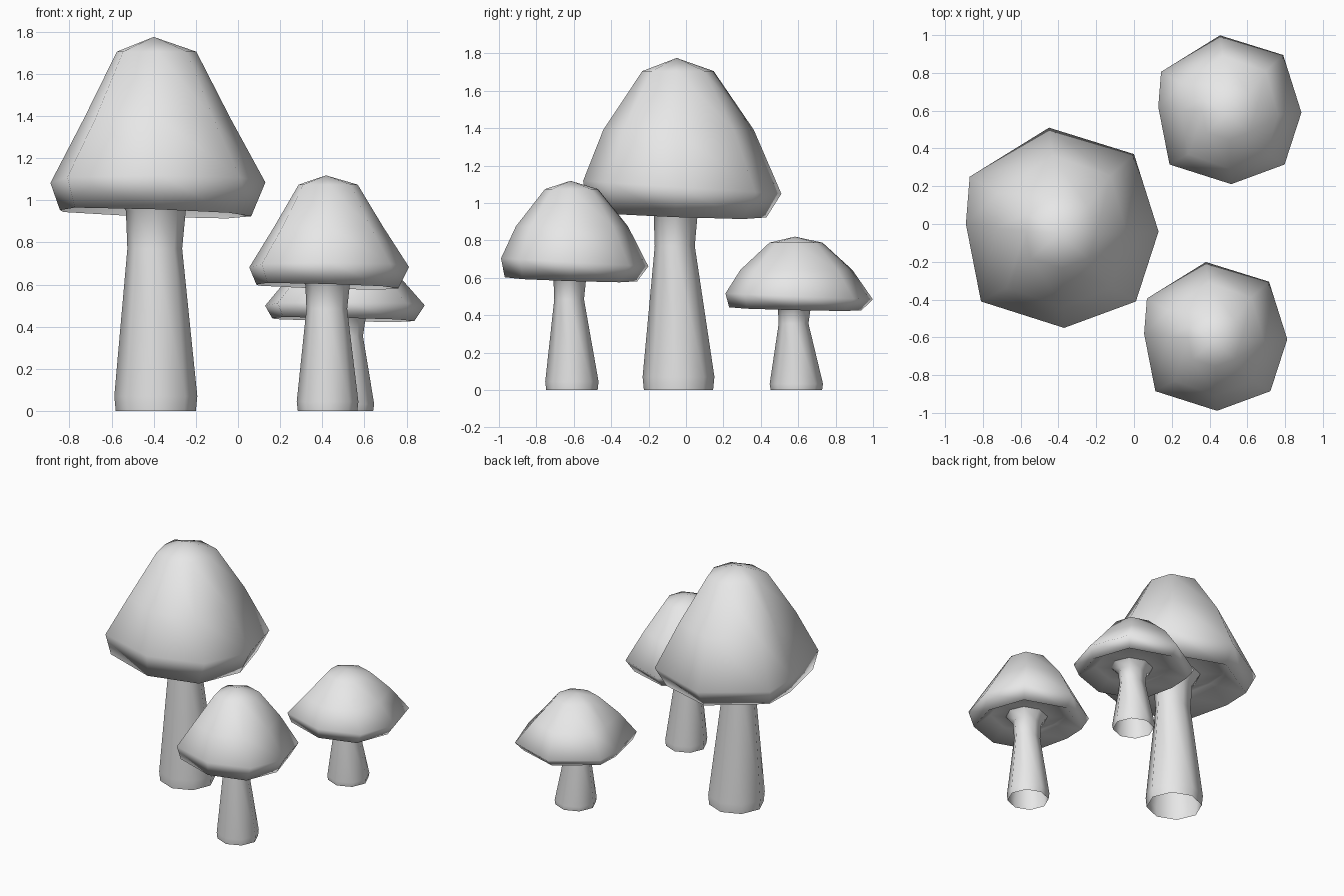
import bpy
import bmesh
from math import cos, sin, pi

cube = bpy.data.objects.get("Cube")
if cube:
    bpy.data.objects.remove(cube, do_unlink=True)

grey = bpy.data.materials.new("plain grey")
grey.use_nodes = True
grey.diffuse_color = (0.8, 0.8, 0.8, 1)
grey.node_tree.nodes["Principled BSDF"].inputs["Base Color"].default_value = (0.8, 0.8, 0.8, 1)

SIDES = 8
# Round section for the stem and irregular section for the cap, both clockwise from the back
ROUND = [(cos(pi / 2 - i * 2 * pi / SIDES), sin(pi / 2 - i * 2 * pi / SIDES)) for i in range(SIDES)]
BRIM = [(-.06, .55), (.39, .41), (.52, 0), (.40, -.37), (.02, -.51), (-.42, -.37), (-.50, .04), (-.48, .29)]


def ring(section, sx, sy, z, ox=0, oy=0, tilt_x=0, tilt_y=0):
    """One loop of points: the section scaled, shifted and tilted."""
    return [(x * sx + ox, y * sy + oy, z + x * tilt_x + y * tilt_y) for x, y in section]


def loft(name, rings, place, apex=None):
    """Skin the rings from bottom to top, with an optional closing point."""
    cx, cy, width, height = place
    bm = bmesh.new()

    def vert(p):
        return bm.verts.new((p[0] * width, p[1] * width, p[2] * height))

    loops = [[vert(p) for p in r] for r in rings]
    for low, up in zip(loops, loops[1:]):
        for i in range(SIDES):
            j = (i + 1) % SIDES
            bm.faces.new((low[i], up[i], up[j], low[j]))
    if apex:
        tip = vert(apex)
        for i in range(SIDES):
            bm.faces.new((loops[-1][i], tip, loops[-1][(i + 1) % SIDES]))
    for f in bm.faces:
        f.smooth = True
    mesh = bpy.data.meshes.new(name)
    bm.to_mesh(mesh)
    bm.free()
    mesh.materials.append(grey)
    ob = bpy.data.objects.new(name, mesh)
    ob.location = (cx, cy, 0)
    bpy.context.collection.objects.link(ob)


# Stem: open at the bottom, waisted below the cap, flaring into the underside
neck = ring(ROUND, .20, .18, 1.04, 0, -.02)
stem = [
    ring(ROUND, .19, .185, 0),
    ring(ROUND, .197, .192, .07),
    ring(ROUND, .13, .107, .77, -.005, -.02),
    ring(ROUND, .142, .118, .95, 0, -.015),
    neck,
]

# Cap: hollow underside, turned-in lip, wide brim, shoulder and crown
cap = [
    neck,
    ring(BRIM, .62, .62, 1.07, 0, -.015),
    ring(BRIM, .89, .90, .94, -.01, -.025, -.03, -.035),
    ring(BRIM, 1, 1, 1.085, 0, 0, 0, -.065),
    ring(BRIM, .68, .76, 1.39, 0, -.015),
    ring(BRIM, .37, .36, 1.705, 0, -.01),
]

# Centre x, centre y, width scale, height scale
places = {
    "tall": (-.39, -.04, 1, 1),
    "middle": (.425, -.61, .743, .63),
    "short": (.50, .59, .743, .462),
}
for size, place in places.items():
    loft(size + "_mushroom_stem", stem, place)
    loft(size + "_mushroom_cap", cap, place, apex=(-.01, -.01, 1.775))
